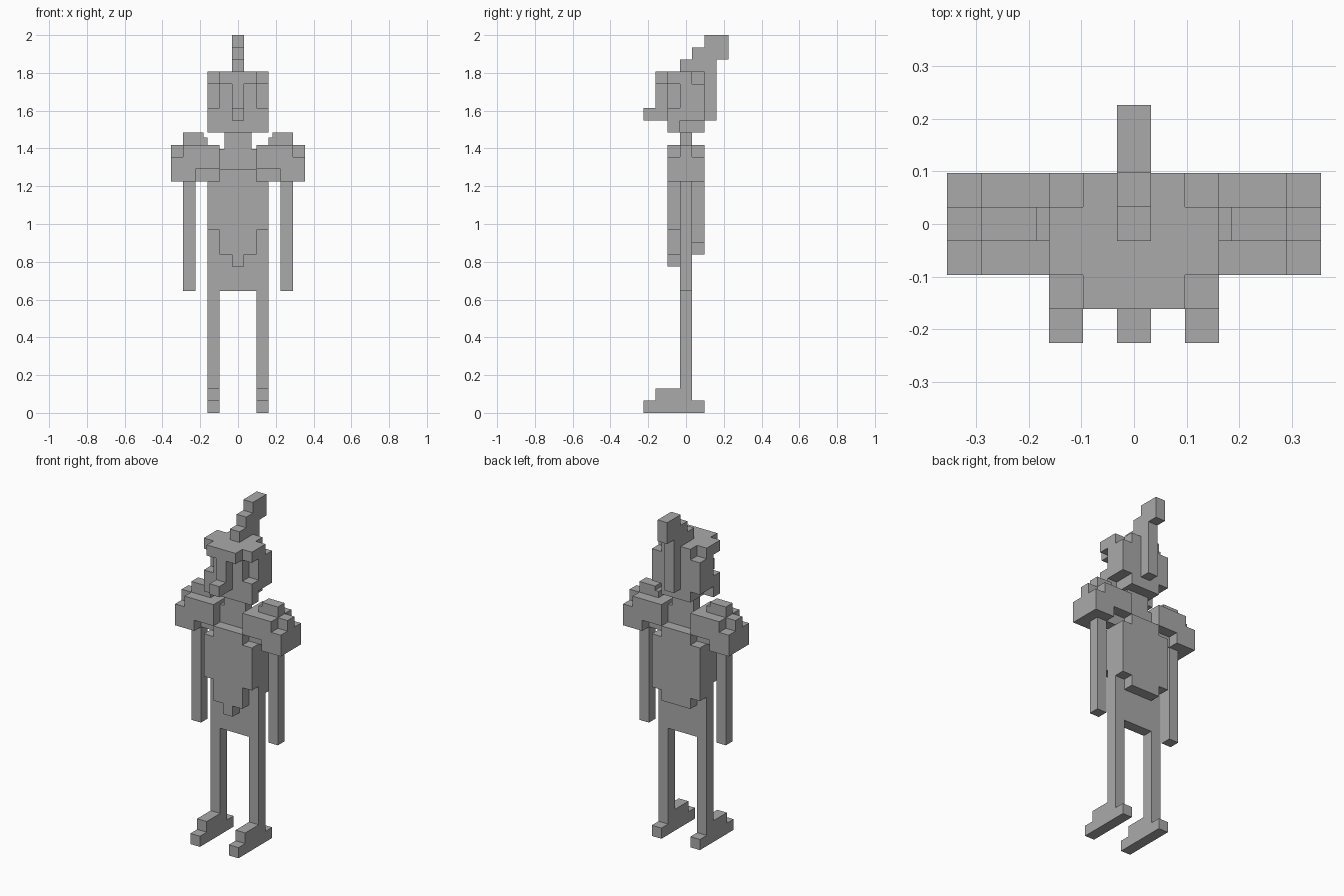
import bpy
import bmesh
from mathutils import Vector

cube = bpy.data.objects.get("Cube")
if cube:
    bpy.data.objects.remove(cube, do_unlink=True)

UNIT = 2 / 31  # the figure is 31 blocks tall

grey = bpy.data.materials.new("plain_grey")
grey.use_nodes = True
colour = (0.4, 0.4, 0.4, 1)
grey.diffuse_color = colour
grey.node_tree.nodes["Principled BSDF"].inputs["Base Color"].default_value = colour


def prism(name, axis, outline, start, end, mirror=False):
    """Extrude a flat outline along an axis, measured in blocks."""
    def place(a, b, depth):
        point = {"x": (depth, a, b), "y": (a, depth, b), "z": (a, b, depth)}[axis]
        return Vector(point) * UNIT

    bm = bmesh.new()
    near = [bm.verts.new(place(a, b, start)) for a, b in outline]
    far = [bm.verts.new(place(a, b, end)) for a, b in outline]
    bm.faces.new(near)
    bm.faces.new(far)
    count = len(outline)
    for i in range(count):
        j = (i + 1) % count
        bm.faces.new((near[i], near[j], far[j], far[i]))
    bmesh.ops.recalc_face_normals(bm, faces=bm.faces)
    mesh = bpy.data.meshes.new(name)
    bm.to_mesh(mesh)
    bm.free()
    mesh.materials.append(grey)
    obj = bpy.data.objects.new(name, mesh)
    bpy.context.collection.objects.link(obj)
    if mirror:
        obj.modifiers.new("other_side", "MIRROR").use_axis[0] = True
    return obj


def box(name, xs, ys, zs, mirror=False):
    left, right = xs
    front, back = ys
    outline = [(left, front), (right, front), (right, back), (left, back)]
    return prism(name, "z", outline, zs[0], zs[1], mirror)


def symmetric(half):
    """Complete a half outline across the centre line."""
    return half + [(-a, b) for a, b in reversed(half)]


MIDDLE = (-.5, .5)
DEEP = (-1.5, 1.5)

# Legs with stepped feet
leg = [(-3.5, 0), (1.5, 0), (1.5, 1), (.5, 1), (.5, 10), (-.5, 10),
       (-.5, 2), (-2.5, 2), (-2.5, 1), (-3.5, 1)]
prism("legs", "x", leg, 1.5, 2.5, mirror=True)

# Torso core, chest and neck
box("torso", (-2.5, 2.5), MIDDLE, (10, 20))
box("upper_chest", DEEP, MIDDLE, (20, 21.65))
box("neck", (-1.12, 1.12), MIDDLE, (21.65, 23))

# Breast and back plates with stepped lower edges
plate_top = [(2.5, 19), (1.5, 19), (1.5, 20)]
breast = [(.5, 12), (.5, 13), (1.5, 13), (1.5, 15), (2.5, 15)] + plate_top
prism("breast_plate", "y", symmetric(breast), -1.5, -.5)
back = [(1.5, 13), (1.5, 14), (2.5, 14)] + plate_top
prism("back_plate", "y", symmetric(back), .5, 1.5)

# Arms and shoulder armour
box("arms", (3.5, 4.5), MIDDLE, (10, 19), mirror=True)
box("arm_joints", (2.5, 3.5), MIDDLE, (19, 20), mirror=True)
box("shoulder_cuffs", (3.5, 5.5), DEEP, (19, 20), mirror=True)
box("shoulder_guards", (1.5, 5.5), DEEP, (20, 21), mirror=True)
shoulder_top = [(1.5, -1.5), (4.5, -1.5), (4.5, -.5), (5.5, -.5),
                (5.5, .5), (4.5, .5), (4.5, 1.5), (1.5, 1.5)]
prism("shoulder_tops", "z", shoulder_top, 21, 22, mirror=True)
ridge = [(2.5, 22), (4.5, 22), (4.5, 23), (2.85, 23), (2.85, 22.6), (2.5, 22.6)]
prism("shoulder_ridges", "y", ridge, -.5, .5, mirror=True)

# Helmet in stacked layers
chin = [(2.5, -1.5), (2.5, -.5), (1.5, -.5), (1.5, 1.5)]
prism("helmet_chin", "z", symmetric(chin), 23, 24)
box("helmet_jaw", (-2.5, 2.5), DEEP, (24, 25))
eyes = [(1.5, -1.5), (1.5, -.5), (2.5, -.5), (2.5, 1.5)]
prism("helmet_eye_band", "z", symmetric(eyes), 25, 27)
brim = [(1.5, -2.5), (1.5, -1.5), (2.5, -1.5), (2.5, .5), (1.5, .5), (1.5, 1.5)]
prism("helmet_brim", "z", symmetric(brim), 27, 28)

# Nose guard with beak, and the plume falling behind
nose = [(-1.5, 24), (-3.5, 24), (-3.5, 25), (-2.5, 25), (-2.5, 27), (-1.5, 27)]
prism("nose_guard", "x", nose, -.5, .5)
plume = [(-.5, 28), (1.5, 28), (1.5, 24), (2.5, 24), (2.5, 29), (3.5, 29),
         (3.5, 31), (1.5, 31), (1.5, 30), (.5, 30), (.5, 29), (-.5, 29)]
prism("plume", "x", plume, -.5, .5)
